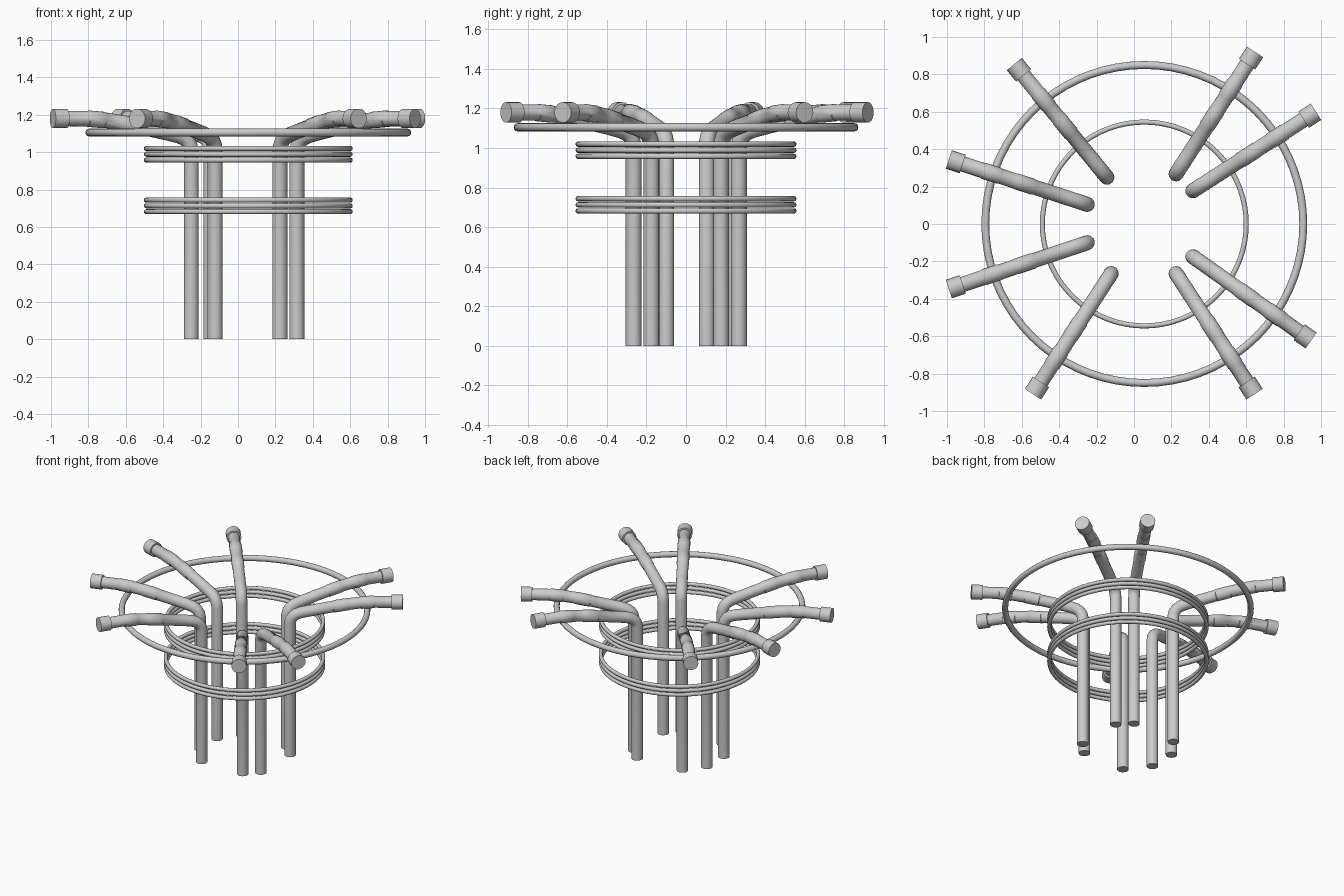
import bpy, bmesh, math
from mathutils import Vector

if "Cube" in bpy.data.objects:
    bpy.data.objects.remove(bpy.data.objects["Cube"])

SIDES = 20


def finish(bm, name):
    bmesh.ops.recalc_face_normals(bm, faces=bm.faces)
    me = bpy.data.meshes.new(name)
    bm.to_mesh(me)
    bm.free()
    ob = bpy.data.objects.new(name, me)
    bpy.context.collection.objects.link(ob)
    bpy.ops.object.select_all(action='DESELECT')
    ob.select_set(True)
    bpy.context.view_layer.objects.active = ob
    bpy.ops.object.shade_smooth_by_angle(angle=math.radians(35))
    return ob


def sweep(name, base, direction, path):
    """Round tube along (outward distance, height, radius) points."""
    out = Vector((direction[0], direction[1], 0)).normalized()
    side = Vector((-out.y, out.x, 0))
    origin = Vector((base[0], base[1], 0))
    pts = [origin + out * s + Vector((0, 0, z)) for s, z, r in path]
    bm = bmesh.new()
    rings = []
    for i, p in enumerate(pts):
        t = (pts[min(i + 1, len(pts) - 1)] - pts[max(i - 1, 0)]).normalized()
        n = t.cross(side)
        r = path[i][2]
        rings.append([bm.verts.new(p + r * (math.cos(a) * side + math.sin(a) * n))
                      for a in (2 * math.pi * k / SIDES for k in range(SIDES))])
    for a, b in zip(rings, rings[1:]):
        for k in range(SIDES):
            j = (k + 1) % SIDES
            bm.faces.new((a[k], a[j], b[j], b[k]))
    bm.faces.new(rings[0])
    bm.faces.new(rings[-1])
    return finish(bm, name)


def hoop(name, z, major, minor, seg=72, sides=12):
    bm = bmesh.new()
    grid = []
    for i in range(seg):
        a = 2 * math.pi * i / seg
        row = []
        for k in range(sides):
            b = 2 * math.pi * k / sides
            d = major + minor * math.cos(b)
            row.append(bm.verts.new((0.055 + d * math.cos(a), d * math.sin(a),
                                     z + minor * math.sin(b))))
        grid.append(row)
    for i in range(seg):
        n = grid[(i + 1) % seg]
        for k in range(sides):
            j = (k + 1) % sides
            bm.faces.new((grid[i][k], n[k], n[j], grid[i][j]))
    return finish(bm, name)


# Pipe profile: upright, tight bend, gently rising arm with slip-joint steps
R = 0.04
PIPE = [(0, 0, R), (0, 1.01, R), (0.006, 1.035, R), (0.022, 1.06, R),
        (0.045, 1.077, R), (0.075, 1.088, R), (0.11, 1.097, R),
        (0.30, 1.138, R), (0.304, 1.139, 0.043), (0.40, 1.158, 0.043),
        (0.404, 1.159, 0.041), (0.49, 1.172, 0.041), (0.494, 1.172, 0.044),
        (0.58, 1.179, 0.044), (0.584, 1.179, 0.041), (0.74, 1.18, 0.041)]

# Upright foot position and outer tip position of each pipe
PIPES = [((-0.145, 0.25), (-0.64, 0.855)), ((-0.25, 0.105), (-0.99, 0.345)),
         ((-0.25, -0.1), (-0.99, -0.348)), ((-0.122, -0.265), (-0.54, -0.91)),
         ((0.225, -0.265), (0.645, -0.91)), ((0.315, -0.175), (0.947, -0.623)),
         ((0.315, 0.178), (0.973, 0.60)), ((0.225, 0.268), (0.647, 0.92))]

for i, (foot, tip) in enumerate(PIPES, 1):
    d = (tip[0] - foot[0], tip[1] - foot[1])
    length = math.hypot(*d)
    sweep(f"bent_pipe_{i}", foot, d, PIPE)
    # End cap on the arm
    sweep(f"pipe_end_cap_{i}", foot, d,
          [(length - 0.078, 1.18, 0.052), (length, 1.18, 0.052)])

# Large outer hoop and two stacks of small hoops
hoop("outer_hoop", 1.105, 0.85, 0.021)
for label, top in (("upper", 1.02), ("lower", 0.744)):
    for k in range(3):
        hoop(f"{label}_hoop_{k + 1}", top - 0.031 * k, 0.545, 0.0135)
